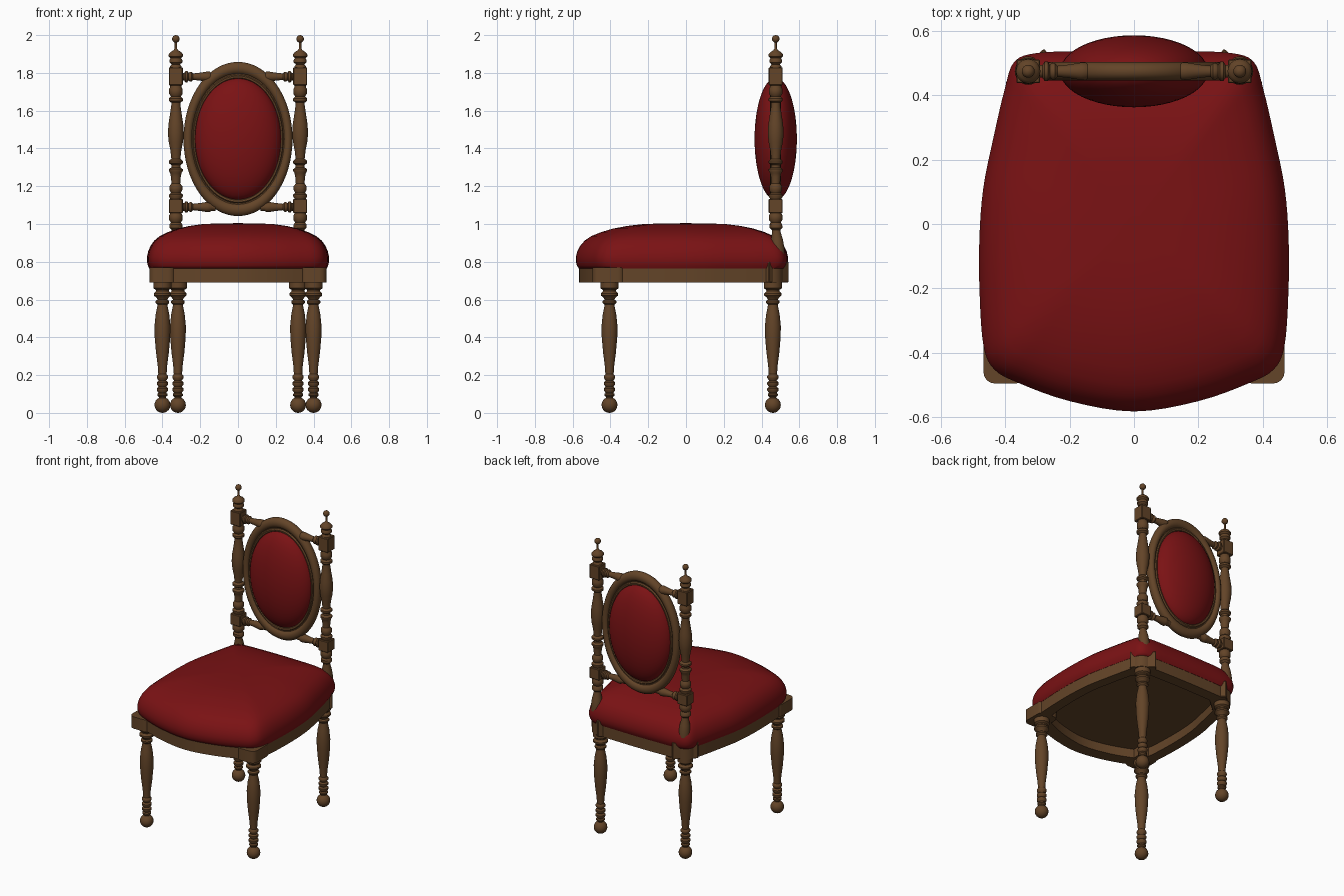
import bpy, bmesh, math
from mathutils import Vector, Matrix

if "Cube" in bpy.data.objects:
    bpy.data.objects.remove(bpy.data.objects["Cube"])


def material(name, rgb):
    m = bpy.data.materials.new(name)
    m.diffuse_color = (*rgb, 1)
    m.use_nodes = True
    m.node_tree.nodes["Principled BSDF"].inputs["Base Color"].default_value = m.diffuse_color
    return m


WOOD = material("brown wood", (0.125, 0.058, 0.021))
RED = material("red upholstery", (0.195, 0.006, 0.007))


def finish(name, bm, mat, angle=40):
    bmesh.ops.recalc_face_normals(bm, faces=bm.faces)
    me = bpy.data.meshes.new(name)
    bm.to_mesh(me)
    bm.free()
    me.materials.append(mat)
    ob = bpy.data.objects.new(name, me)
    bpy.context.collection.objects.link(ob)
    bpy.ops.object.select_all(action='DESELECT')
    ob.select_set(True)
    bpy.context.view_layer.objects.active = ob
    bpy.ops.object.shade_smooth_by_angle(angle=math.radians(angle))
    return ob


def loft(name, rings, mat, closed=False, angle=40):
    """Skin a list of point loops; cap the ends or close the sweep."""
    bm = bmesh.new()
    vs = [[bm.verts.new(p) for p in r] for r in rings]
    n = len(vs[0])
    pairs = list(zip(vs, vs[1:])) + ([(vs[-1], vs[0])] if closed else [])
    for a, b in pairs:
        for i in range(n):
            j = (i + 1) % n
            bm.faces.new((a[i], a[j], b[j], b[i]))
    if not closed:
        bm.faces.new(vs[0][::-1])
        bm.faces.new(vs[-1])
    return finish(name, bm, mat, angle)


def circle(r, n=24):
    return [(r * math.cos(2 * math.pi * i / n), r * math.sin(2 * math.pi * i / n)) for i in range(n)]


def lathe(name, profile, place, lean=0):
    """Turned part along z; lean bends it backwards below z = 1."""
    rings = [[place @ Vector((x, y + lean * max(0, 1 - z), z)) for x, y in circle(r)]
             for r, z in profile]
    return loft(name, rings, WOOD)


def ball(cz, r, start, end, n=9):
    """Profile points of a sphere, angles measured from its bottom."""
    return [(max(r * math.sin(t), 0.001), cz - r * math.cos(t))
            for t in (math.radians(start + (end - start) * i / n) for i in range(n + 1))]


def box(name, center, size, turn=0, bevel=0.004, vertical_only=False):
    bm = bmesh.new()
    bmesh.ops.create_cube(bm, size=1)
    bmesh.ops.scale(bm, vec=size, verts=bm.verts)
    edges = [e for e in bm.edges if not vertical_only
             or abs((e.verts[0].co - e.verts[1].co).normalized().z) > 0.9]
    bmesh.ops.bevel(bm, geom=edges, offset=bevel, segments=4 if vertical_only else 1,
                    affect='EDGES', profile=0.5)
    bmesh.ops.transform(bm, matrix=Matrix.Translation(center) @ Matrix.Rotation(turn, 4, 'Z'),
                        verts=bm.verts)
    return finish(name, bm, WOOD, 30)


# Seat outline: right half mirrored, then smoothed through its points
half = [(0.20, -0.551), (0.36, -0.494), (0.435, -0.452), (0.468, -0.38), (0.48, -0.22),
        (0.481, -0.05), (0.469, 0.11), (0.438, 0.265), (0.402, 0.42), (0.372, 0.505),
        (0.30, 0.532), (0.15, 0.538)]
pts = [(0, -0.583)] + half + [(0, 0.54)] + [(-x, y) for x, y in reversed(half)]
outline = []
for i in range(len(pts)):
    a, b, c, d = (Vector(pts[(i + k) % len(pts)]) for k in (-1, 0, 1, 2))
    for t in (0, 0.25, 0.5, 0.75):
        outline.append(0.5 * (2 * b + (c - a) * t + (2 * a - 5 * b + 4 * c - d) * t * t
                              + (3 * b - a - 3 * c + d) * t ** 3))


def seat_rings(profile):
    return [[(p.x * s, p.y * s, z) for p in outline] for s, z in profile]


# Domed seat cushion
loft("seat_cushion", seat_rings([
    (0.975, 0.765), (0.99, 0.78), (1.0, 0.80), (1.0, 0.825), (0.987, 0.855), (0.96, 0.885),
    (0.92, 0.912), (0.86, 0.936), (0.77, 0.957), (0.66, 0.976), (0.53, 0.99), (0.38, 1.0),
    (0.2, 1.003), (0.05, 1.004)]), RED, angle=60)

# Wooden seat frame with a recessed underside
loft("seat_frame", seat_rings([(0.83, 0.75), (0.83, 0.69), (0.972, 0.69), (0.972, 0.772)]), WOOD)

LEG = ball(0.042, 0.042, 2, 155) + [
    (0.018, 0.084), (0.027, 0.092), (0.027, 0.10), (0.02, 0.106), (0.03, 0.118), (0.03, 0.13),
    (0.02, 0.138), (0.03, 0.15), (0.03, 0.162), (0.02, 0.17), (0.03, 0.185), (0.03, 0.195),
    (0.022, 0.205), (0.025, 0.25), (0.034, 0.32), (0.041, 0.40), (0.042, 0.46), (0.036, 0.52),
    (0.028, 0.56), (0.026, 0.573), (0.036, 0.583), (0.036, 0.592), (0.026, 0.60),
    (0.032, 0.61), (0.046, 0.622), (0.046, 0.632), (0.034, 0.645), (0.036, 0.652),
    (0.048, 0.66), (0.048, 0.70)]

POST = [
    (0.028, 0.78), (0.033, 0.82), (0.036, 0.87), (0.031, 0.92), (0.023, 0.955), (0.022, 0.968),
    (0.034, 0.98), (0.034, 0.998), (0.026, 1.008), (0.036, 1.022), (0.036, 1.045),
    (0.03, 1.055), (0.03, 1.135), (0.037, 1.145), (0.037, 1.155), (0.026, 1.165),
    (0.034, 1.18), (0.034, 1.20), (0.023, 1.215), (0.026, 1.25), (0.03, 1.27),
    (0.037, 1.28), (0.037, 1.29), (0.024, 1.30), (0.024, 1.312), (0.037, 1.322),
    (0.037, 1.334), (0.024, 1.345), (0.029, 1.39), (0.038, 1.435), (0.042, 1.48),
    (0.039, 1.53), (0.031, 1.58), (0.024, 1.63), (0.024, 1.642), (0.037, 1.652),
    (0.037, 1.665), (0.026, 1.675), (0.036, 1.69), (0.036, 1.715), (0.03, 1.725),
    (0.03, 1.835), (0.022, 1.845), (0.034, 1.856), (0.034, 1.868), (0.028, 1.878),
    (0.038, 1.888), (0.038, 1.898), (0.028, 1.91), (0.012, 1.92), (0.006, 1.93),
    (0.006, 1.962)] + ball(1.98, 0.02, 20, 178)

RAIL = [(0.02, 0), (0.02, 0.035), (0.03, 0.042), (0.03, 0.052), (0.02, 0.058), (0.026, 0.066),
        (0.026, 0.074), (0.017, 0.082), (0.021, 0.12), (0.027, 0.155), (0.027, 0.17),
        (0.02, 0.18), (0.02, 0.20)]

BACK_Y = 0.475
for sx, side in ((1, "right"), (-1, "left")):
    # Turned legs and the blocks above them
    lathe("front_leg_" + side, LEG, Matrix.Translation((sx * 0.40, -0.405, 0)))
    lathe("back_leg_" + side, LEG, Matrix.Translation((sx * 0.318, 0.46, 0)))
    box("front_block_" + side, (sx * 0.40, -0.41, 0.73), (0.136, 0.172, 0.08),
        bevel=0.035, vertical_only=True)
    box("back_block_" + side, (sx * 0.304, 0.451, 0.746), (0.16, 0.11, 0.112), turn=-sx * 0.72)
    # Turned back post with square joints and finial
    lathe("back_post_" + side, POST, Matrix.Translation((sx * 0.329, BACK_Y, 0)), lean=0.08)
    for level, z, h in (("lower", 1.095, 0.075), ("upper", 1.782, 0.095)):
        box(f"{level}_joint_{side}", (sx * 0.329, BACK_Y, z), (0.074, 0.074, h))
    # Short turned rails from the posts to the oval frame
    for level, z in (("lower", 1.09), ("upper", 1.78)):
        lathe(f"{level}_rail_{side}", RAIL, Matrix.Translation((sx * 0.32, BACK_Y, z))
              @ Matrix.Rotation(-sx * math.pi / 2, 4, 'Y'))

# Moulded oval back frame
front = [(0.775, 0.012), (0.79, 0.02), (0.815, 0.022), (0.83, 0.014), (0.845, 0.014),
         (0.86, 0.023), (0.90, 0.029), (0.94, 0.028), (0.975, 0.02), (0.995, 0.008)]
section = [(s, -y) for s, y in front] + [(s, y) for s, y in reversed(front)]
loft("oval_frame", [[(0.29 * s * x, BACK_Y + y, 1.45 + 0.41 * s * z) for x, z in circle(1, 64)]
                    for s, y in section], WOOD, closed=True)

# Oval cushion bulging both ways
bm = bmesh.new()
bmesh.ops.create_uvsphere(bm, u_segments=48, v_segments=24, radius=1)
bmesh.ops.scale(bm, vec=(0.23, 0.324, 0.112), verts=bm.verts)
bmesh.ops.transform(bm, matrix=Matrix.Translation((0, BACK_Y, 1.45))
                    @ Matrix.Rotation(math.pi / 2, 4, 'X'), verts=bm.verts)
finish("back_cushion", bm, RED, 60)
